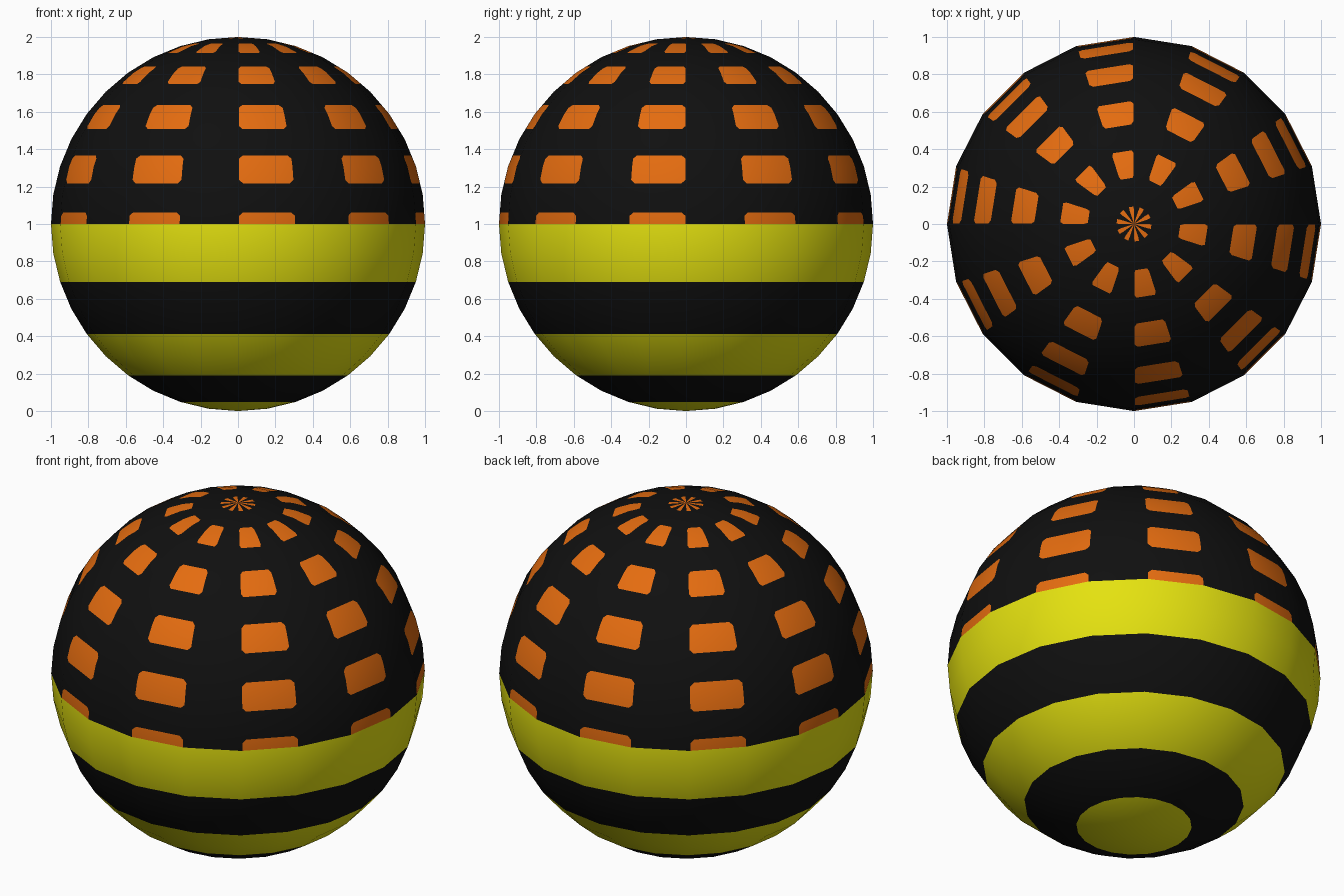
import bpy, bmesh, math
from mathutils import Vector

if "Cube" in bpy.data.objects:
    bpy.data.objects.remove(bpy.data.objects["Cube"])

SEG, STEP = 20, math.radians(9)      # 20 segments, rings every 9 degrees


def material(name, rgb):
    m = bpy.data.materials.new(name)
    m.diffuse_color = (*rgb, 1)
    m.use_nodes = True
    m.node_tree.nodes["Principled BSDF"].inputs["Base Color"].default_value = m.diffuse_color
    return m


black = material("black", (0.005, 0.005, 0.005))
orange = material("orange", (0.78, 0.15, 0.005))
yellow = material("yellow", (0.78, 0.76, 0.005))


def ring_point(seg, ring):
    a, lat = math.radians(18 * seg - 90), ring * STEP
    return Vector((math.cos(lat) * math.cos(a), math.cos(lat) * math.sin(a), math.sin(lat)))


def surface(seg, u, t):
    """Point on the faceted ball: u across a segment, t in ring steps from the equator."""
    r = min(math.floor(t), 9)
    f = t - r
    low = ring_point(seg, r).lerp(ring_point(seg + 1, r), u)
    high = ring_point(seg, r + 1).lerp(ring_point(seg + 1, r + 1), u)
    return low.lerp(high, f)


def build(name, mats, fill):
    bm = bmesh.new()
    fill(bm)
    bmesh.ops.remove_doubles(bm, verts=bm.verts, dist=1e-5)
    bmesh.ops.recalc_face_normals(bm, faces=bm.faces)
    for f in bm.faces:
        f.smooth = True
        if f.normal.dot(f.calc_center_median()) < 0:
            f.normal_flip()
    mesh = bpy.data.meshes.new(name)
    normals = [v.co.normalized() for v in bm.verts]
    bm.to_mesh(mesh)
    bm.free()
    for m in mats:
        mesh.materials.append(m)
    mesh.normals_split_custom_set_from_vertices(normals)
    ob = bpy.data.objects.new(name, mesh)
    ob.location.z = 1
    bpy.context.collection.objects.link(ob)


def add_face(bm, pts, mat):
    clean = []
    for p in pts:
        if all((p - q).length > 1e-5 for q in clean):
            clean.append(p)
    if len(clean) > 2:
        bm.faces.new([bm.verts.new(p) for p in clean]).material_index = mat


# Upper half: black with a chamfered orange window on every other segment
def upper(bm):
    us = [0, 0.02, 0.09, 0.92, 0.99, 1]
    c = 0.12
    ts = {float(i) for i in range(11)} | {0.4 - c, 0.4}
    for k in range(1, 10, 2):
        ts |= {k + 0.4, k + 0.4 + c}
        if k < 9:
            ts |= {k + 1.4 - c, k + 1.4}
    ts = sorted(ts)
    for s in range(SEG):
        cols = us if s % 2 == 0 else [0, 1]
        for t0, t1 in zip(ts, ts[1:]):
            phase = ((t0 + t1) / 2 - 0.4) % 2          # window where phase is 1 to 2
            for i, (u0, u1) in enumerate(zip(cols, cols[1:])):
                q = [surface(s, u, t) for u, t in ((u0, t0), (u1, t0), (u1, t1), (u0, t1))]
                window = len(cols) > 2 and 1 <= i <= 3 and phase > 1
                bottom, top = phase < 1 + c, phase > 2 - c
                if window and i != 2 and (bottom or top):
                    # black corner triangle, orange remainder
                    k = (0 if i == 1 else 1) if bottom else (3 if i == 1 else 2)
                    add_face(bm, [q[k - 1], q[k], q[(k + 1) % 4]], 0)
                    add_face(bm, [q[(k + 1) % 4], q[(k + 2) % 4], q[k - 1]], 1)
                else:
                    add_face(bm, q, int(window))


# Lower half: yellow and black bands, two rings each
def lower(bm):
    for s in range(SEG):
        for r in range(-10, 0):
            q = [surface(s, u, t) for u, t in ((0, r), (1, r), (1, r + 1), (0, r + 1))]
            add_face(bm, q, ((-r - 1) // 2) % 2)


build("upper_half", [black, orange], upper)
build("lower_half", [yellow, black], lower)
